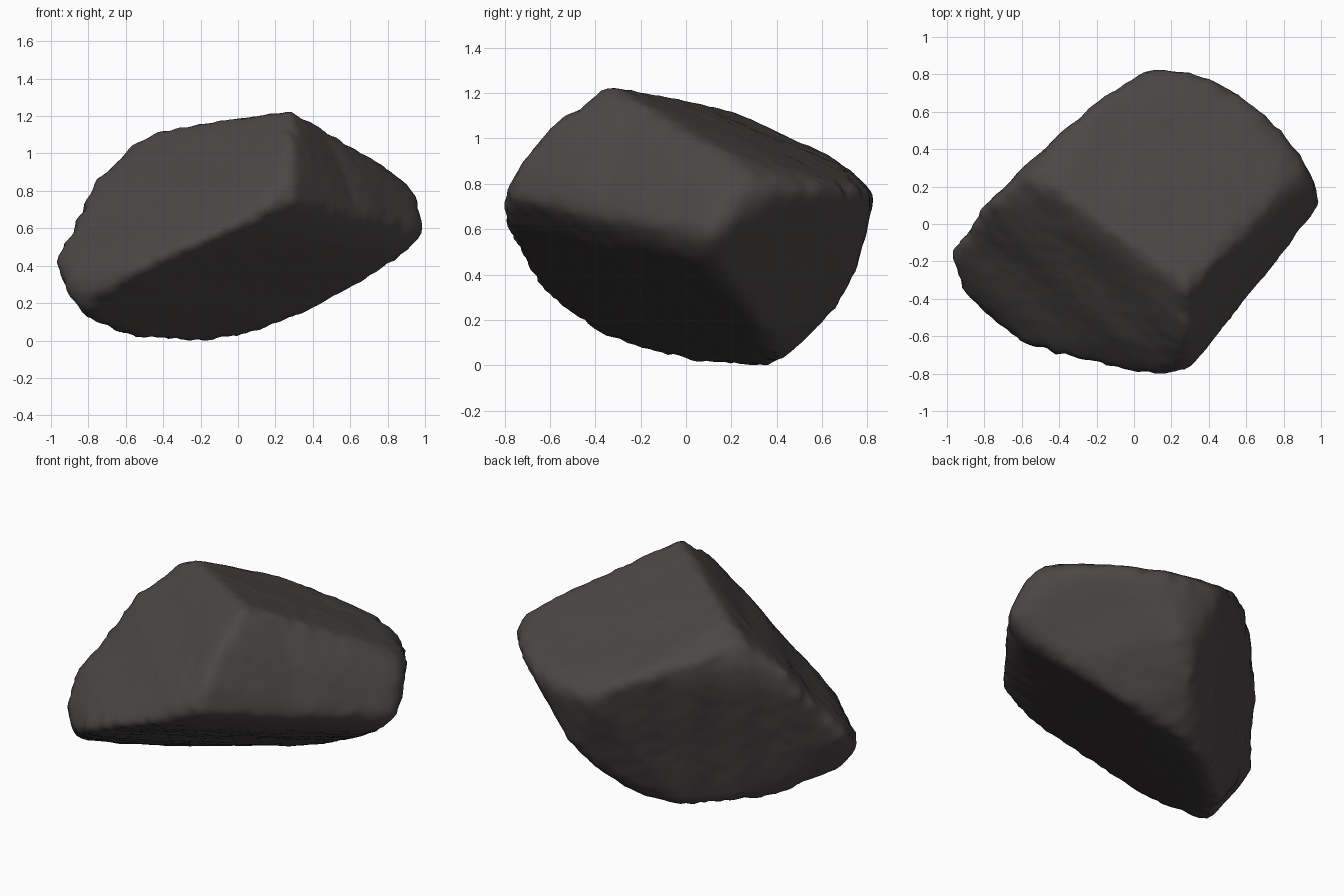
import bpy
import bmesh
import math
from mathutils import Vector, noise
from mathutils.bvhtree import BVHTree

cube = bpy.data.objects.get("Cube")
if cube:
    bpy.data.objects.remove(cube, do_unlink=True)

# Corners of the main facets, grouped by the ridge they lie on
summit = [(.28, -.35, 1.25), (0, -.1, 1.19), (-.4, .18, 1.14), (-.54, .26, 1.07)]
front_edge = [(.28, -.61, 1.05), (.28, -.73, .91), (.27, -.81, .76),
              (0, -.82, .62), (-.6, -.67, .36)]
left_edge = [(-.74, .14, .9), (-.81, .08, .73), (-1, -.16, .45),
             (-.97, -.3, .36), (-.84, -.4, .13)]
right_edge = [(1.01, .1, .57), (.98, .2, .74), (.86, .26, .89)]
back_edge = [(.86, .42, .8), (.71, .6, .8), (.5, .74, .79), (.3, .81, .77),
             (.06, .83, .76), (-.16, .69, .91), (-.41, .46, .98),
             (.25, .74, .4), (.15, .66, .26)]
under_edge = [(.88, .1, .45), (.7, .22, .34), (.3, .36, .13), (0, .41, .03),
              (-.25, .34, 0), (-.55, .07, .01)]
corners = summit + front_edge + left_edge + right_edge + back_edge + under_edge

# Angular block enclosing the corners, slightly oversize to allow for wear
centre = Vector((0, 0, .62))
block = bmesh.new()
for corner in corners:
    block.verts.new(centre + (Vector(corner) - centre) * 1.012)
bmesh.ops.convex_hull(block, input=block.verts[:])
block.normal_update()
tree = BVHTree.FromBMesh(block)

# Dense even skin dropped onto the block, then its ridges worn down
skin = bmesh.new()
bmesh.ops.create_icosphere(skin, subdivisions=6, radius=1)
for v in skin.verts:
    direction = v.co.normalized()
    hit = tree.ray_cast(centre + direction * 4, -direction)[0]
    v.co = hit if hit else centre + direction * .6
block.free()
sharp = {v.index: v.co.copy() for v in skin.verts}
for _ in range(6):
    bmesh.ops.smooth_vert(skin, verts=skin.verts[:], factor=.5,
                          use_axis_x=True, use_axis_y=True, use_axis_z=True)
skin.normal_update()

# Weathering: broad undulation, bands on the left slope, a hollow on the
# right slope and chipped ridges
offsets = []
for v in skin.verts:
    p, n = v.co, v.normal
    wear = min((p - sharp[v.index]).length / .02, 1)
    height = .008 * noise.noise(p * 3)
    height += .007 * max(0, -n.x) * math.sin(16 * (p.x + p.y))
    hollow = math.exp(-((p.x + p.y - .27) / .13) ** 2)
    height -= .018 * hollow * max(0, n.x - n.y - .6) * max(0, n.z + .3)
    chips = noise.noise(p * 13) + .5 * noise.noise(p * 26)
    height += (.002 + .014 * wear) * chips
    offsets.append(n * height)
for v, offset in zip(skin.verts, offsets):
    v.co += offset

# Rest the stone on the ground
lowest = min(v.co.z for v in skin.verts)
for v in skin.verts:
    v.co.z -= lowest
bmesh.ops.recalc_face_normals(skin, faces=skin.faces[:])
for face in skin.faces:
    face.smooth = True

mesh = bpy.data.meshes.new("boulder")
skin.to_mesh(mesh)
skin.free()
boulder = bpy.data.objects.new("boulder", mesh)
bpy.context.collection.objects.link(boulder)

# Dark stone
stone = bpy.data.materials.new("dark stone")
stone.use_nodes = True
colour = (.07, .062, .06, 1)
stone.diffuse_color = colour
stone.node_tree.nodes["Principled BSDF"].inputs["Base Color"].default_value = colour
mesh.materials.append(stone)
